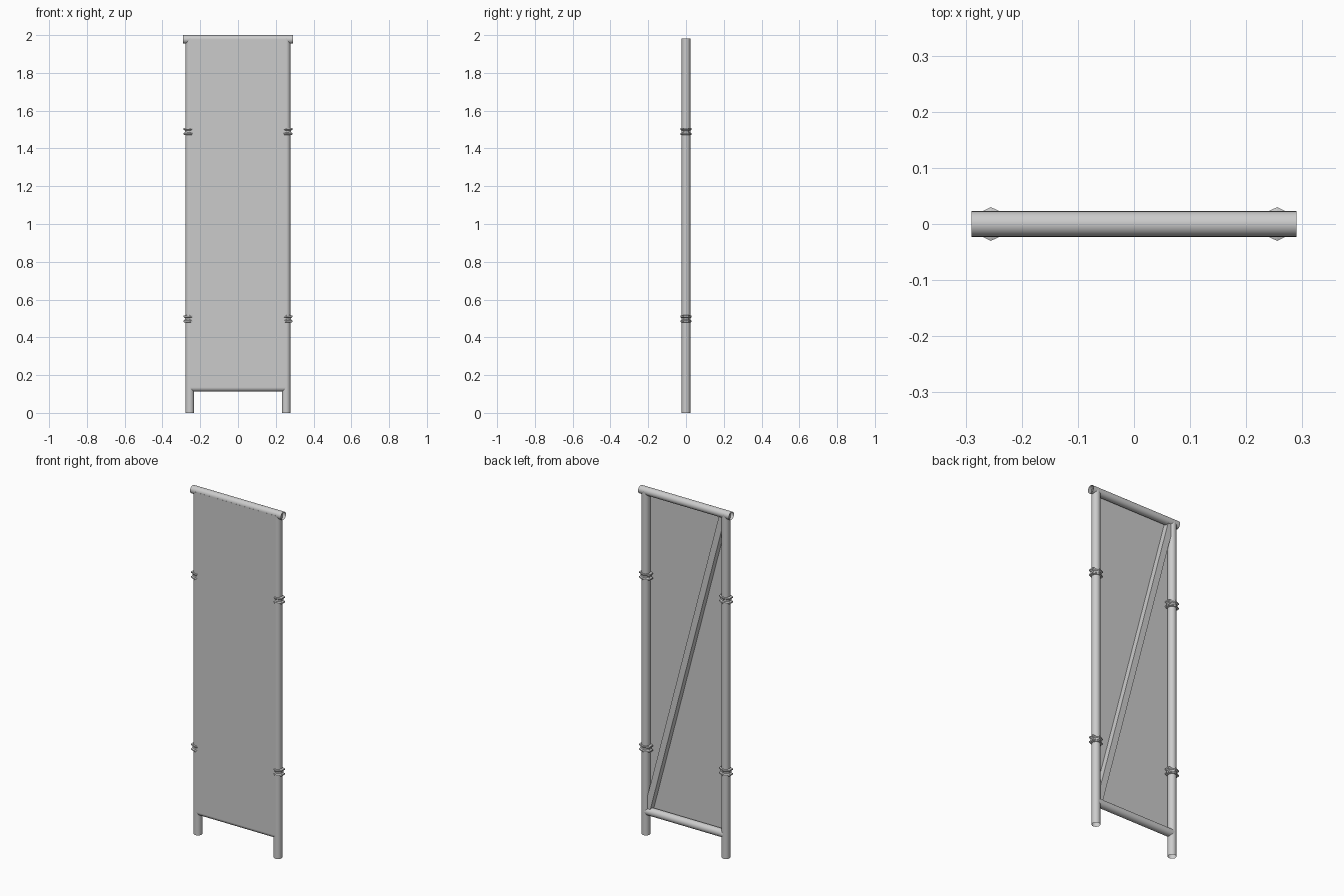
import bpy, bmesh, math
from mathutils import Vector, Matrix

if "Cube" in bpy.data.objects:
    bpy.data.objects.remove(bpy.data.objects["Cube"])

POST_X, R = 0.255, 0.0228
TOP_Z, LOW_Z = 2.0 - R, 0.135


def finish(name, bm, smooth=False):
    bmesh.ops.recalc_face_normals(bm, faces=bm.faces)
    me = bpy.data.meshes.new(name)
    bm.to_mesh(me)
    bm.free()
    ob = bpy.data.objects.new(name, me)
    bpy.context.collection.objects.link(ob)
    if smooth:
        for p in me.polygons:
            p.use_smooth = True
    return ob


def tube(name, a, b, r=R):
    """Open-ended pipe between two points."""
    a, b = Vector(a), Vector(b)
    bm = bmesh.new()
    rot = (b - a).to_track_quat('Z', 'Y').to_matrix().to_4x4()
    bmesh.ops.create_cone(bm, cap_ends=False, segments=24, radius1=r, radius2=r,
                          depth=(b - a).length,
                          matrix=Matrix.Translation((a + b) / 2) @ rot)
    return finish(name, bm, True)


def clamp(name, x, z):
    """Six-sided collar with two ridges around a post."""
    bm = bmesh.new()
    hexagon = [(0, 0.03), (0.034, 0.014), (0.034, -0.014),
               (0, -0.03), (-0.034, -0.014), (-0.034, 0.014)]
    profile = [(-0.019, 0.78), (-0.017, 1), (-0.010, 1), (-0.004, 0.78),
               (0.004, 0.78), (0.010, 1), (0.017, 1), (0.019, 0.78)]
    rings = [[bm.verts.new((x + s * px, s * py, z + dz)) for px, py in hexagon]
             for dz, s in profile]
    for lo, hi in zip(rings, rings[1:]):
        for i in range(6):
            j = (i + 1) % 6
            bm.faces.new((lo[i], lo[j], hi[j], hi[i]))
    bm.faces.new(rings[0])
    bm.faces.new(rings[-1])
    finish(name, bm)


# Posts with their clamps
for side, label in ((-1, "left"), (1, "right")):
    x = side * POST_X
    tube(label + "_post", (x, 0, 0), (x, 0, 1.983))
    for z, level in ((0.498, "lower"), (1.49, "upper")):
        clamp(f"{label}_{level}_clamp", x, z)

# Rails
tube("top_rail", (-0.29, 0, TOP_Z), (0.29, 0, TOP_Z))
tube("bottom_rail", (-POST_X, 0, LOW_Z), (POST_X, 0, LOW_Z))

# Thin sheet across the front, tangent to the pipes
bm = bmesh.new()
bmesh.ops.create_cube(bm, size=1, matrix=Matrix.Translation((0, -R + 0.0005, (TOP_Z + LOW_Z) / 2))
                      @ Matrix.Diagonal((2 * POST_X, 0.002, TOP_Z - LOW_Z, 1)))
finish("front_panel", bm)

# Flat diagonal brace behind the sheet
a, b = Vector((0.238, 0, 0.15)), Vector((-0.238, 0, 1.963))
d = b - a
bm = bmesh.new()
bmesh.ops.create_cube(bm, size=1, matrix=Matrix.Translation((a + b) / 2 - Vector((0, 0.004, 0)))
                      @ Matrix.Rotation(math.atan2(d.x, d.z), 4, 'Y')
                      @ Matrix.Diagonal((0.036, 0.034, d.length, 1)))
finish("diagonal_brace", bm)
